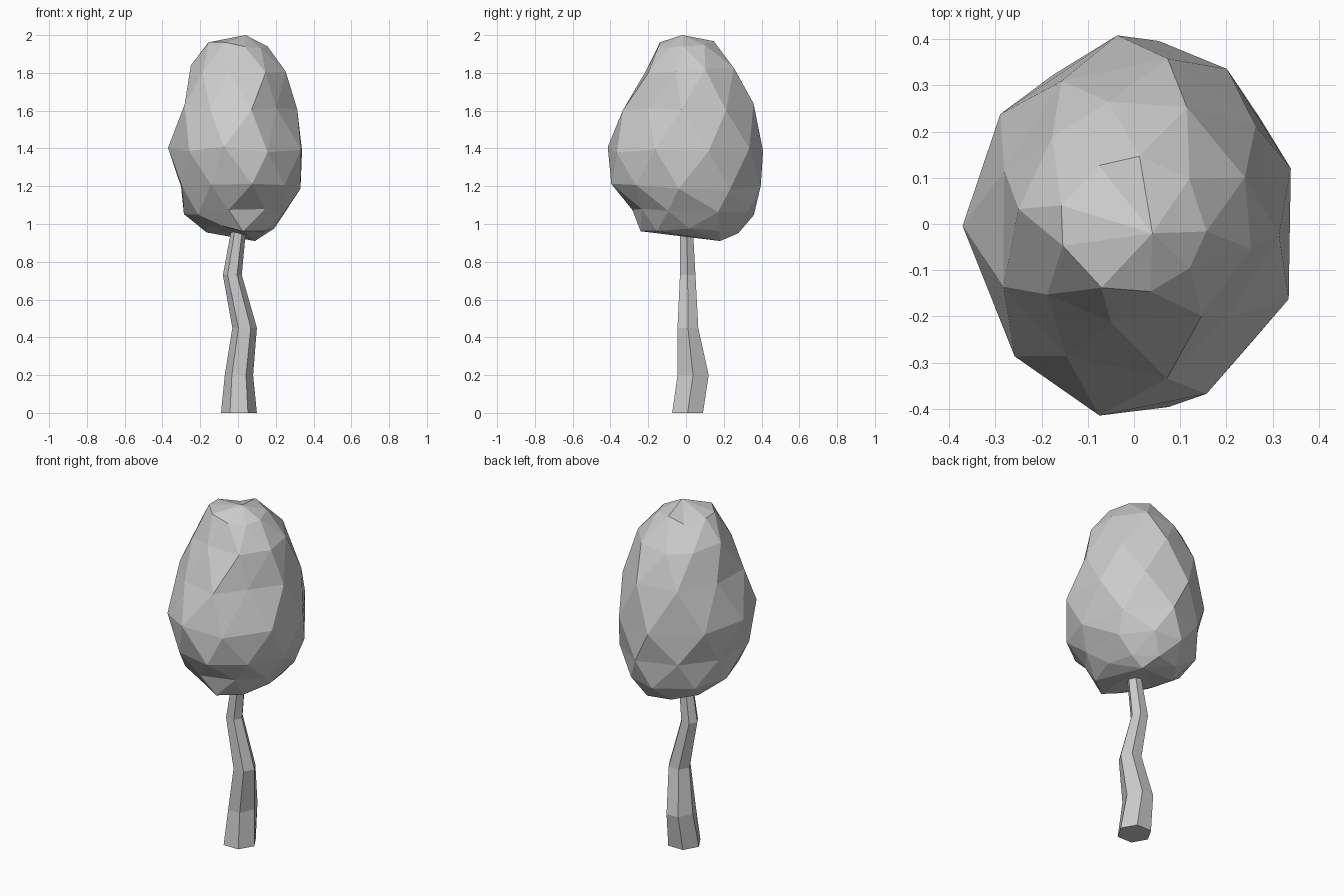
import bpy, bmesh, math, random
from mathutils import Vector

if "Cube" in bpy.data.objects:
    bpy.data.objects.remove(bpy.data.objects["Cube"])

random.seed(7)


def bridge(bm, lo, hi, tri):
    n = len(lo)
    for i in range(n):
        j = (i + 1) % n
        if tri:  # staggered rings
            bm.faces.new((lo[i], lo[j], hi[i]))
            bm.faces.new((lo[j], hi[j], hi[i]))
        else:
            bm.faces.new((lo[i], lo[j], hi[j], hi[i]))


def finish(bm, name):
    bmesh.ops.recalc_face_normals(bm, faces=bm.faces)
    mesh = bpy.data.meshes.new(name)
    bm.to_mesh(mesh)
    bm.free()
    bpy.context.collection.objects.link(bpy.data.objects.new(name, mesh))


# Trunk: crooked six-sided loft (z, xmin, xmax, ymin, ymax)
TRUNK = [(0, -.09, .10, -.073, .09), (.2, -.07, .08, -.045, .12),
         (.45, -.03, .10, -.045, .065), (.73, -.08, .02, -.032, .05),
         (1.0, -.03, .045, -.03, .035)]
bm = bmesh.new()
rings = []
for z, x0, x1, y0, y1 in TRUNK:
    ring = []
    for i in range(6):
        a = i * math.pi / 3
        ring.append(bm.verts.new(((x0 + x1) / 2 + (x1 - x0) / 2 * math.cos(a),
                                  (y0 + y1) / 2 + (y1 - y0) / 2 * math.sin(a) / .866, z)))
    rings.append(ring)
for lo, hi in zip(rings, rings[1:]):
    bridge(bm, lo, hi, False)
bm.faces.new(rings[0][::-1])
bm.faces.new(rings[-1])
finish(bm, "trunk")

# Crown: staggered rings (z, xmin, xmax, ymin, ymax, side count halves upward)
CROWN = [(.97, -.17, .19, -.23, .28), (1.06, -.28, .27, -.28, .36),
         (1.2, -.31, .325, -.385, .385), (1.39, -.355, .355, -.405, .405),
         (1.62, -.295, .315, -.34, .355), (1.82, -.24, .255, -.24, .265),
         (1.95, -.16, .155, -.145, .14)]
SIDES = 9
# Hollows pressed into the foliage (centre, radius, depth)
DENTS = [((.22, -.29, 1.53), .17, .07), ((-.09, -.26, 1.72), .16, .04)]

bm = bmesh.new()
rings = []
for k, (z, x0, x1, y0, y1) in enumerate(CROWN):
    ring = []
    for i in range(SIDES):
        a = (i + k / 2) * math.tau / SIDES + random.uniform(-.1, .1)
        r = random.uniform(1.0, 1.05)
        p = Vector(((x0 + x1) / 2 + r * (x1 - x0) / 2 * math.cos(a),
                    (y0 + y1) / 2 + r * (y1 - y0) / 2 * math.sin(a),
                    z + random.uniform(-.02, .02)))
        for c, rad, depth in DENTS:
            d = (p - Vector(c)).length
            if d < rad:
                p -= Vector((p.x, p.y, 0)).normalized() * depth * (1 - (d / rad) ** 2)
        ring.append(bm.verts.new(p))
    rings.append(ring)
for lo, hi in zip(rings, rings[1:]):
    # the staggered vertex above lies half a step further round
    bridge(bm, lo, hi, True)
bottom = bm.verts.new((.09, .18, .91))
top = bm.verts.new((.04, -.02, 2.0))
for i in range(SIDES):
    j = (i + 1) % SIDES
    bm.faces.new((rings[0][j], rings[0][i], bottom))
    bm.faces.new((rings[-1][i], rings[-1][j], top))
finish(bm, "crown")
